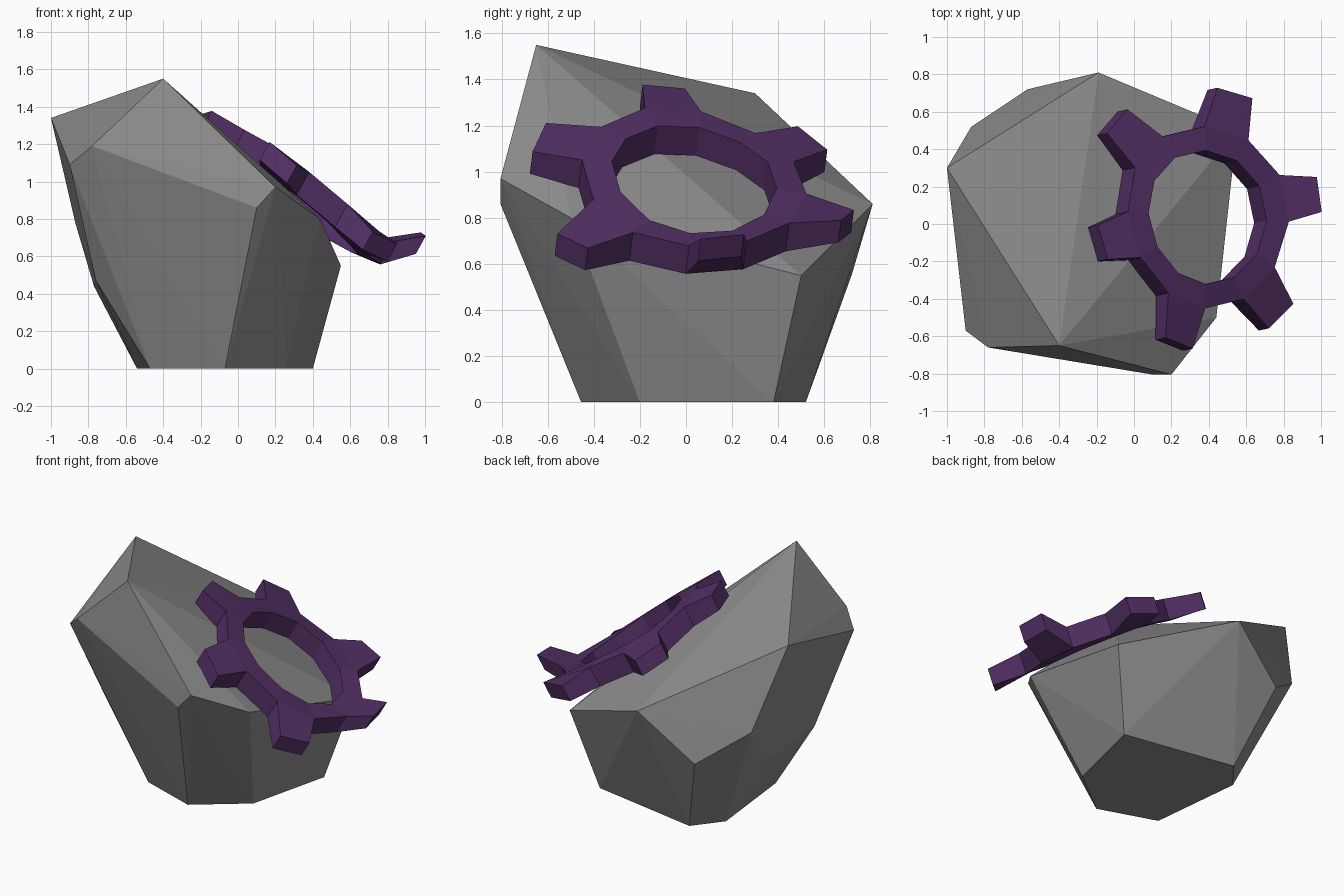
import bpy, bmesh, math
from mathutils import Vector

if "Cube" in bpy.data.objects:
    bpy.data.objects.remove(bpy.data.objects["Cube"])


def make_material(name, colour):
    m = bpy.data.materials.new(name)
    m.diffuse_color = (*colour, 1)
    m.use_nodes = True
    m.node_tree.nodes["Principled BSDF"].inputs["Base Color"].default_value = m.diffuse_color
    return m


def finish(bm, name, mat):
    bmesh.ops.recalc_face_normals(bm, faces=bm.faces[:])
    me = bpy.data.meshes.new(name)
    bm.to_mesh(me)
    bm.free()
    me.materials.append(mat)
    ob = bpy.data.objects.new(name, me)
    bpy.context.collection.objects.link(ob)
    return ob


stone = make_material("grey stone", (0.27, 0.27, 0.27))
purple = make_material("dark purple", (0.085, 0.028, 0.127))

# Rock: convex hull of its corner points
corners = [
    (-0.07, -0.455, 0), (0.26, -0.20, 0), (0.40, 0.38, 0),         # base
    (-0.39, 0.52, 0), (-0.54, 0.33, 0), (-0.47, -0.32, 0),
    (-0.77, 0.22, 0.44), (-0.76, -0.335, 0.47), (-0.57, 0.72, 0.555),  # flanks
    (0.55, 0.50, 0.55), (-0.87, 0.52, 0.78), (-0.19, 0.81, 0.86),
    (0.10, -0.805, 0.86), (0.20, -0.805, 0.97), (0.44, -0.50, 0.80),
    (-0.90, -0.57, 1.09), (-0.78, -0.66, 1.19),                    # crown
    (-1.00, 0.30, 1.34), (-0.40, -0.65, 1.55),
]
bm = bmesh.new()
for c in corners:
    bm.verts.new(c)
bmesh.ops.convex_hull(bm, input=bm.verts[:])
finish(bm, "rock", stone)

# Gear ring: tilted, twisted six-tooth ring resting on the rock
centre = Vector((0.355, 0.03, 0.95))
normal = Vector((0.55, 0.12, 1)).normalized()
axis_u = Vector((0.6, 0.145, -0.347)).normalized()
axis_v = normal.cross(axis_u)


def place(r, deg, h, lift):
    t = math.radians(deg)
    warp = 0.08 * (r / 0.7) ** 2 * math.cos(2 * (t - math.radians(15)))
    p = centre + axis_u * r * math.cos(t) + axis_v * r * math.sin(t) + normal * (h + warp)
    p.z += lift
    return p


bm = bmesh.new()
ring = []
for i in range(12):
    a = -15 + 30 * i
    sag = -0.12 * max(0, math.cos(math.radians(a)))   # ring hangs over the rock's edge
    ring.append([bm.verts.new(place(r, a, h, sag)) for r, h in
                 ((0.36, -0.07), (0.49, -0.07), (0.49, 0.07), (0.36, 0.07))])

tip_lift = [0, -0.02, 0.03, -0.02, 0, -0.06]
tip_turn = [-2, 0, 0, 0, 2, 0]
tip_radius = [0.685, 0.71, 0.71, 0.69, 0.71, 0.71]
for i in range(12):
    a, b = ring[i], ring[(i + 1) % 12]
    for j in range(4):
        k = (j + 1) % 4
        if j == 1 and i % 2 == 0:
            # tooth growing from this outer side
            t = i // 2
            mid = 60 * t + tip_turn[t]
            base = [a[1], b[1], b[2], a[2]]
            tip = [bm.verts.new(place(tip_radius[t], mid + d, h, tip_lift[t])) for d, h in
                   ((-7.9, -0.055), (7.9, -0.055), (7.9, 0.055), (-7.9, 0.055))]
            for m in range(4):
                n = (m + 1) % 4
                bm.faces.new((base[m], base[n], tip[n], tip[m]))
            bm.faces.new(tip)
        else:
            bm.faces.new((a[j], b[j], b[k], a[k]))
finish(bm, "gear_ring", purple)
